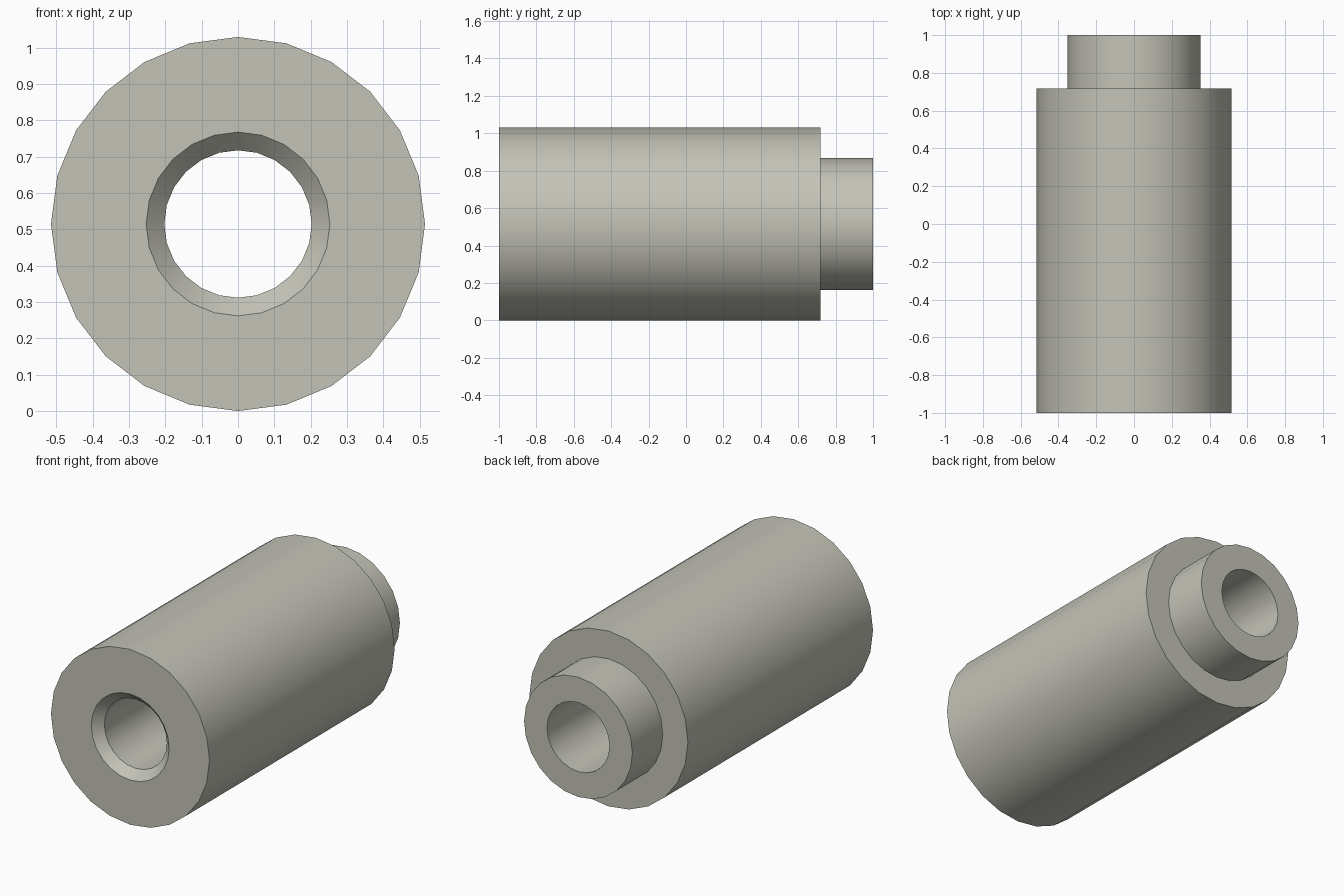
import bpy, bmesh, math
from mathutils import Vector

cube = bpy.data.objects.get("Cube")
if cube:
    bpy.data.objects.remove(cube, do_unlink=True)

SIDES = 24
AXIS_Z = 0.515

# Single warm grey finish
grey = bpy.data.materials.new("warm_grey")
colour = (0.55, 0.55, 0.48, 1)
grey.use_nodes = True
grey.diffuse_color = colour
grey.node_tree.nodes["Principled BSDF"].inputs["Base Color"].default_value = colour


def lathe(name, profile):
    """Revolve a closed (radius, y) profile around the lengthwise axis."""
    bm = bmesh.new()
    verts = [bm.verts.new((0, y, r)) for r, y in profile]
    edges = [bm.edges.new((v, verts[i - 1])) for i, v in enumerate(verts)]
    bmesh.ops.spin(bm, geom=verts + edges, cent=(0, 0, 0), axis=(0, 1, 0),
                   angle=math.tau, steps=SIDES, use_merge=True)
    bmesh.ops.remove_doubles(bm, verts=bm.verts, dist=0.0001)
    bmesh.ops.recalc_face_normals(bm, faces=bm.faces)
    mesh = bpy.data.meshes.new(name)
    bm.to_mesh(mesh)
    bm.free()
    mesh.materials.append(grey)
    obj = bpy.data.objects.new(name, mesh)
    obj.location = Vector((0, 0, AXIS_Z))
    bpy.context.collection.objects.link(obj)
    bpy.ops.object.select_all(action='DESELECT')
    obj.select_set(True)
    bpy.context.view_layer.objects.active = obj
    bpy.ops.object.shade_smooth_by_angle(angle=math.radians(30))
    return obj


# Stepped sleeve: wide body, narrow rear spigot, through bore, front chamfer
body, spigot, bore, chamfer = 0.515, 0.352, 0.203, 0.05
shoulder = 0.718
lathe("stepped_sleeve", [
    (body, -1), (body, shoulder),
    (spigot, shoulder), (spigot, 1),
    (bore, 1), (bore, -1 + chamfer),
    (bore + chamfer, -1),
])
